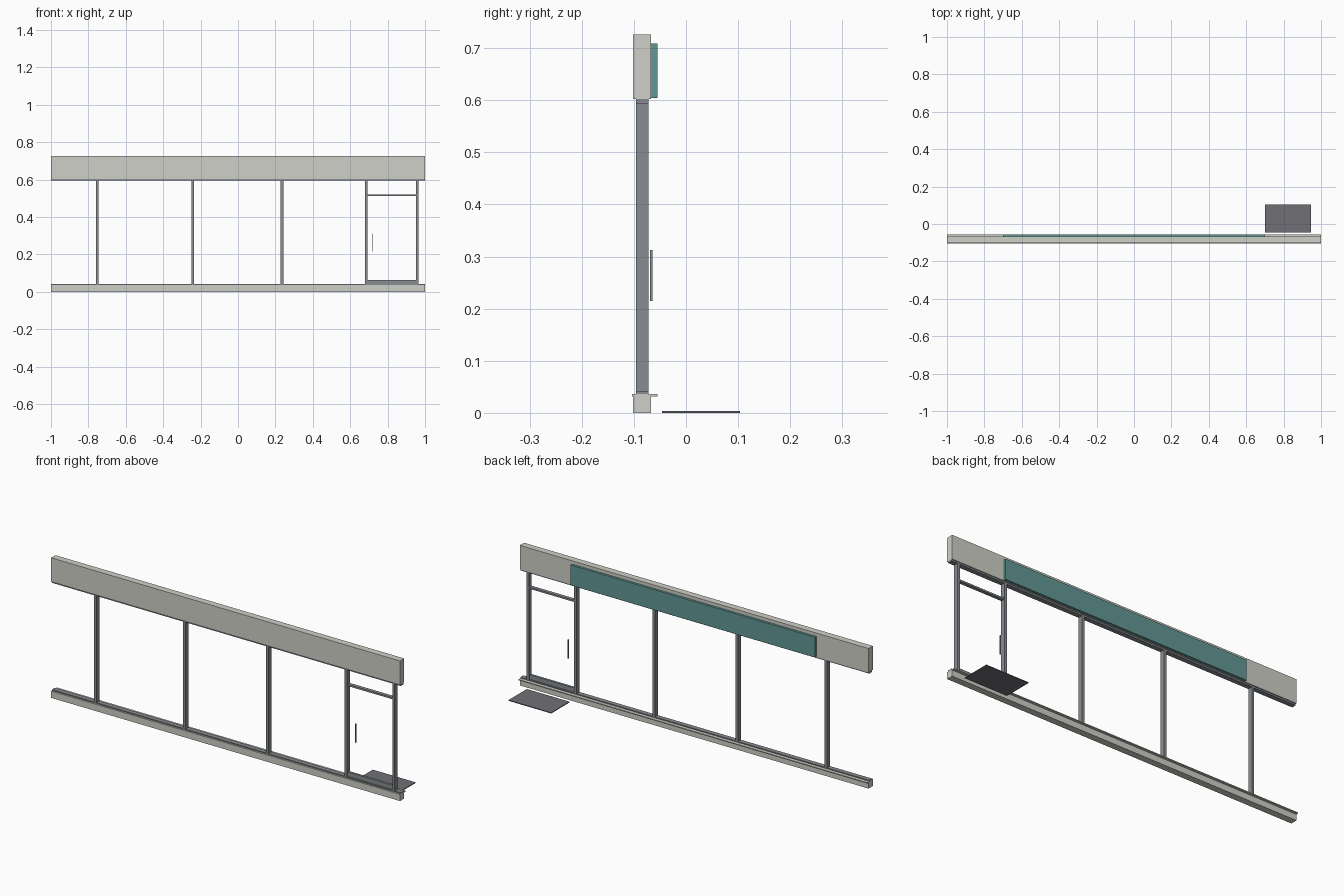
import bpy, bmesh

if "Cube" in bpy.data.objects:
    bpy.data.objects.remove(bpy.data.objects["Cube"])


def material(name, rgb):
    m = bpy.data.materials.new(name)
    m.diffuse_color = (*rgb, 1.0)
    m.use_nodes = True
    m.node_tree.nodes["Principled BSDF"].inputs["Base Color"].default_value = m.diffuse_color
    return m


STONE = material("warm_stone", (0.63, 0.63, 0.58))
METAL = material("dark_metal", (0.25, 0.27, 0.29))
TEAL = material("teal", (0.12, 0.31, 0.30))
RUBBER = material("dark_rubber", (0.16, 0.16, 0.18))


def box(name, x, y, z, mat=None):
    """Box from (min, max) ranges on each axis."""
    bm = bmesh.new()
    bmesh.ops.create_cube(bm, size=1.0)
    for v in bm.verts:
        v.co = [r[0] + (c + 0.5) * (r[1] - r[0]) for c, r in zip(v.co, (x, y, z))]
    mesh = bpy.data.meshes.new(name)
    bm.to_mesh(mesh)
    bm.free()
    obj = bpy.data.objects.new(name, mesh)
    bpy.context.collection.objects.link(obj)
    if mat:
        mesh.materials.append(mat)
    return obj


FULL = (-1.0, 1.0)
WALL = (-0.102, -0.067)    # depth of plinth and header
FRAME = (-0.096, -0.072)   # depth of the metal framing

# Plinth with projecting sill
box("plinth", FULL, WALL, (0.0, 0.031), STONE)
box("sill", FULL, (-0.104, -0.055), (0.031, 0.036), STONE)

# Header and sign panel on its rear face
box("header", FULL, WALL, (0.602, 0.726), STONE)
box("sign_panel", (-0.70, 0.70), (-0.067, -0.055), (0.604, 0.709), TEAL)

# Window frame rails
box("bottom_rail", FULL, FRAME, (0.036, 0.041), METAL)
box("top_rail", FULL, FRAME, (0.594, 0.605), METAL)

# Upright mullions, the last two flanking the door
for i, x in enumerate((-0.752, -0.241, 0.235, 0.685, 0.959)):
    box(f"mullion_{i + 1}", (x - 0.007, x + 0.007), FRAME, (0.036, 0.605), METAL)

# Door transom, kick rail and pull handle
box("door_transom", (0.69, 0.954), (-0.093, -0.075), (0.511, 0.520), METAL)
box("door_kick_rail", (0.69, 0.954), (-0.090, -0.078), (0.041, 0.064), METAL)
box("door_handle", (0.718, 0.723), (-0.069, -0.064), (0.215, 0.313), METAL)

# Entrance mat
box("door_mat", (0.70, 0.945), (-0.046, 0.104), (0.0, 0.004), RUBBER)
